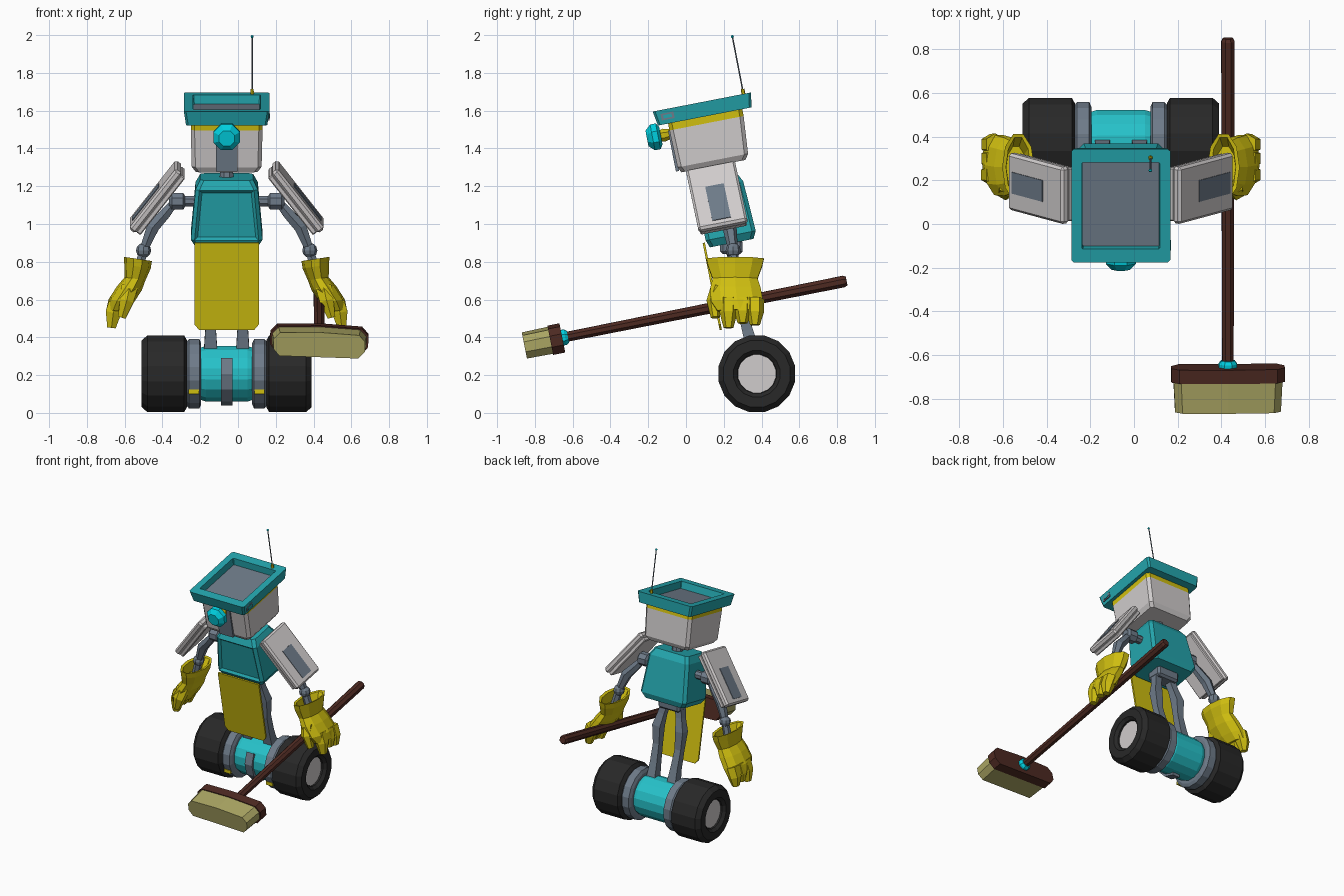
import bpy, bmesh, math
from mathutils import Vector, Matrix

if "Cube" in bpy.data.objects:
    bpy.data.objects.remove(bpy.data.objects["Cube"])

CX = -0.06                       # robot centre line
LEAN = math.radians(11)          # forward lean of torso and head


def material(name, rgb):
    m = bpy.data.materials.new(name)
    lin = [(c / 255 / 12.92 if c < 11 else ((c / 255 + 0.055) / 1.055) ** 2.4) for c in rgb]
    m.diffuse_color = (*lin, 1)
    m.use_nodes = True
    m.node_tree.nodes["Principled BSDF"].inputs["Base Color"].default_value = m.diffuse_color
    return m


TEAL = material("teal", (36, 166, 174))
AQUA = material("aqua", (38, 194, 202))
CYAN = material("bright cyan", (0, 208, 224))
YELLOW = material("yellow", (208, 191, 16))
WHITE = material("off white", (208, 204, 204))
GREY = material("slate grey", (110, 123, 137))
BLACK = material("black", (40, 40, 40))
BROWN = material("brown", (78, 42, 34))
KHAKI = material("khaki", (172, 167, 100))


def frame(x, y, z, rx=0.0, ry=0.0):
    return Matrix.Translation((x, y, z)) @ Matrix.Rotation(rx, 4, 'X') @ Matrix.Rotation(ry, 4, 'Y')


MID = frame(CX, 0, 0)
TORSO = frame(CX, 0.205, 1.075, LEAN)
HEAD = frame(CX, 0.125, 1.45, LEAN)
BROOM = frame(0.43, -0.645, 0.40, math.radians(11.3), math.radians(2))


def finish(name, bm, mats, M=MID, side=1):
    """Mirror, place and store a part."""
    S = Matrix.Diagonal((side, 1, 1, 1))
    bm.transform(M @ S)
    bmesh.ops.recalc_face_normals(bm, faces=bm.faces)
    me = bpy.data.meshes.new(name)
    bm.to_mesh(me)
    bm.free()
    for m in (mats if isinstance(mats, (list, tuple)) else [mats]):
        me.materials.append(m)
    ob = bpy.data.objects.new(name, me)
    bpy.context.collection.objects.link(ob)
    return ob


def loft_bm(rings):
    bm = bmesh.new()
    vs = [[bm.verts.new(p) for p in r] for r in rings]
    n = len(vs[0])
    for a, b in zip(vs, vs[1:]):
        for i in range(n):
            bm.faces.new((a[i], a[(i + 1) % n], b[(i + 1) % n], b[i]))
    bm.faces.new(vs[0])
    bm.faces.new(vs[-1])
    return bm


def loft(name, rings, mat, M=MID, side=1):
    return finish(name, loft_bm(rings), mat, M, side)


def box(name, c, size, mat, M=MID, side=1, bevel=0.0):
    bm = bmesh.new()
    bmesh.ops.create_cube(bm, size=1, matrix=Matrix.Translation(c) @ Matrix.Diagonal((*size, 1)))
    if bevel:
        bmesh.ops.bevel(bm, geom=bm.edges[:], offset=bevel, segments=1, affect='EDGES')
    return finish(name, bm, mat, M, side)


def tube(name, pts, radii, mat, n=8, M=MID, side=1):
    """Tube through points with one radius per point."""
    P = [Vector(p) for p in pts]
    rings = []
    for i, p in enumerate(P):
        d = (P[min(i + 1, len(P) - 1)] - P[max(i - 1, 0)]).normalized()
        u = d.cross(Vector((0, 0, 1)) if abs(d.z) < 0.7 else Vector((0, 1, 0))).normalized()
        v = d.cross(u)
        ang = [2 * math.pi * (k + 0.5) / n for k in range(n)]
        rings.append([p + radii[i] * (u * math.cos(a) + v * math.sin(a)) for a in ang])
    return loft(name, rings, mat, M, side)


def ball(name, c, r, mat, side=1, M=MID):
    bm = bmesh.new()
    bmesh.ops.create_uvsphere(bm, u_segments=8, v_segments=6, radius=r, matrix=Matrix.Translation(c))
    return finish(name, bm, mat, M, side)


def prism(name, poly, y0, y1, mat, M, scale=1.0):
    return loft(name, [[(x, y0, z) for x, z in poly], [(x * scale, y1, z * scale) for x, z in poly]], mat, M)


def rect(hx, y0, y1, z, c=0.02):
    """Rectangle ring with cut corners."""
    return [(hx - c, y0, z), (hx, y0 + c, z), (hx, y1 - c, z), (hx - c, y1, z),
            (c - hx, y1, z), (-hx, y1 - c, z), (-hx, y0 + c, z), (c - hx, y0, z)]


# Wheels, hubs and axle
def lathe(name, profile, mat, side=1, n=16, y=0.375, z=0.207):
    ang = [2 * math.pi * (k + 0.5) / n for k in range(n)]
    return loft(name, [[(x, y + r * math.cos(a), z + r * math.sin(a)) for a in ang]
                       for x, r in profile], mat, MID, side)


for s, tag in ((1, "right"), (-1, "left")):
    lathe(tag + "_tyre", [(0.21, 0.18), (0.225, 0.207), (0.42, 0.207), (0.45, 0.18),
                          (0.45, 0.125), (0.43, 0.105), (0.41, 0.105)], BLACK, s)
    lathe(tag + "_hub", [(0.40, 0.103), (0.418, 0.103)], WHITE, s)
    lathe(tag + "_collar", [(0.135, 0.165), (0.145, 0.187), (0.20, 0.187), (0.215, 0.17)], GREY, s)
    box(tag + "_collar_mark", (0.174, 0.212, 0.112), (0.055, 0.012, 0.025), YELLOW, MID, s)
lathe("axle_barrel", [(-0.14, 0.14), (-0.11, 0.15), (0.11, 0.15), (0.14, 0.14)], AQUA)

# Strap round the front of the barrel
arc = [math.radians(a) for a in (30, 0, -30, -60, -90)]
loft("axle_strap", [[(x, 0.375 - r * math.cos(a), 0.207 + r * math.sin(a))
                     for x, r in ((-0.03, 0.14), (0.03, 0.14), (0.03, 0.168), (-0.03, 0.168))]
                    for a in arc], GREY)

# Legs and hip
box("hip", (0, 0.24, 0.88), (0.18, 0.12, 0.08), GREY, bevel=0.015)
for s, tag in ((1, "right"), (-1, "left")):
    tube(tag + "_leg", [(0.05, 0.23, 0.90), (0.075, 0.255, 0.79), (0.095, 0.275, 0.70), (0.09, 0.29, 0.57),
                        (0.085, 0.325, 0.44), (0.085, 0.355, 0.33)],
         [0.04, 0.035, 0.045, 0.035, 0.04, 0.05], GREY, 4, MID, s)

# Torso with recessed chest panel
bm = loft_bm([rect(0.165, -0.115, 0.12, -0.18), rect(0.19, -0.13, 0.14, -0.14),
              rect(0.165, -0.13, 0.125, 0.13), rect(0.14, -0.10, 0.10, 0.178)])
bm.normal_update()
panel = max((f for f in bm.faces if f.calc_center_median().y < -0.12), key=lambda f: f.calc_area())
bmesh.ops.inset_individual(bm, faces=[panel], thickness=0.022, depth=0)
bmesh.ops.translate(bm, verts=panel.verts, vec=(0, 0.015, 0))
finish("torso", bm, TEAL, TORSO)

# Apron
prism("apron", [(-0.17, 0.24), (0.17, 0.24), (0.17, -0.20), (0.145, -0.23), (-0.145, -0.23), (-0.17, -0.20)],
      -0.006, 0.006, YELLOW, frame(CX, 0.14, 0.665, LEAN))

# Neck
tube("neck", [(0, 0.19, 1.22), (0, 0.185, 1.29), (0, 0.18, 1.37)], [0.045, 0.034, 0.034], GREY)

# Head with painted band
bm = loft_bm([rect(0.165, -0.18, 0.165, -0.145), rect(0.185, -0.195, 0.185, -0.115),
              rect(0.19, -0.20, 0.20, 0.085), rect(0.19, -0.20, 0.20, 0.145)])
for f in bm.faces:
    f.material_index = int(f.calc_center_median().z > 0.1)
finish("head", bm, [WHITE, YELLOW], HEAD)
box("face_strip", (0, -0.199, -0.025), (0.115, 0.018, 0.22), GREY, HEAD)

# Tray-shaped hat with grey floor
bm = loft_bm([rect(0.215, -0.255, 0.25, 0.122, 0.012), rect(0.227, -0.268, 0.262, 0.20, 0.012),
              rect(0.178, -0.205, 0.198, 0.20, 0.004), rect(0.175, -0.20, 0.193, 0.15, 0.004)])
bm.faces.ensure_lookup_table()
bm.faces[-1].material_index = 1
finish("hat", bm, [TEAL, GREY], HEAD)
box("hat_vent", (0.208, -0.195, 0.162), (0.035, 0.07, 0.035), GREY, HEAD)
box("hat_vent_cover", (0.226, -0.195, 0.162), (0.006, 0.045, 0.018), TEAL, HEAD)

# Eye
tube("eye_stem", [(0, -0.19, 0.066), (0, -0.235, 0.066), (0, -0.26, 0.066)], [0.025, 0.038, 0.03], YELLOW, 8, HEAD)
tube("eye", [(0, -0.25, 0.066), (0, -0.265, 0.066), (0, -0.295, 0.066), (0, -0.325, 0.066)],
     [0.05, 0.075, 0.075, 0.045], CYAN, 8, HEAD)

# Antenna
tube("antenna_base", [(0.135, 0.305, 1.68), (0.135, 0.30, 1.715)], [0.011, 0.009], YELLOW, 6)
tube("antenna", [(0.135, 0.302, 1.70), (0.135, 0.246, 1.99)], [0.004, 0.004], GREY, 5)
ball("antenna_tip", (0.135, 0.245, 1.992), 0.008, CYAN)

# Shoulder plate frame: across, down, outward
down = Vector((0.26, 0.07, -0.33)).normalized()
across = Vector((0, math.cos(LEAN), math.sin(LEAN)))
out = across.cross(down) * -1
out = out if out.x > 0 else -out
PLATE = Matrix((across, down, out)).transposed().to_4x4()
PLATE.translation = (0.367, 0.165, 1.137)

for s, tag in ((1, "right"), (-1, "left")):
    MIR = MID @ Matrix.Diagonal((s, 1, 1, 1)) @ PLATE
    box(tag + "_shoulder_plate", (0, 0, 0.012), (0.265, 0.41, 0.045), WHITE, MIR, bevel=0.012)
    box(tag + "_shoulder_lining", (0, 0, -0.022), (0.25, 0.39, 0.03), WHITE, MIR, bevel=0.006)
    box(tag + "_plate_strip", (0, 0.055, 0.0355), (0.10, 0.23, 0.006), GREY, MIR)

    # Arm joints and links
    tube(tag + "_shoulder", [(0.15, 0.20, 1.12), (0.22, 0.20, 1.12), (0.23, 0.20, 1.12), (0.29, 0.20, 1.12),
                             (0.305, 0.20, 1.12)], [0.03, 0.03, 0.048, 0.048, 0.03], GREY, 8, MID, s)
    tube(tag + "_upper_arm", [(0.28, 0.20, 1.11), (0.33, 0.215, 1.05), (0.39, 0.23, 0.985), (0.44, 0.25, 0.86)],
         [0.025, 0.033, 0.038, 0.025], GREY, 6, MID, s)
    ball(tag + "_elbow", (0.44, 0.25, 0.86), 0.04, GREY, s)
    tube(tag + "_forearm", [(0.44, 0.25, 0.86), (0.475, 0.26, 0.73)], [0.025, 0.03], GREY, 6, MID, s)

    # Glove: hollow flared cuff, palm, fingers and thumb (z, x, y, half x, half y)
    hand = [(0.735, 0.48, 0.26, 0.045, 0.10), (0.81, 0.47, 0.26, 0.056, 0.142), (0.815, 0.47, 0.26, 0.074, 0.16),
            (0.775, 0.472, 0.26, 0.07, 0.15), (0.71, 0.485, 0.26, 0.055, 0.125), (0.66, 0.515, 0.262, 0.066, 0.14),
            (0.59, 0.56, 0.27, 0.066, 0.145), (0.54, 0.585, 0.285, 0.052, 0.125)]
    rings = [[(x + hx * math.cos(a), y + hy * math.sin(a), z + 0.15 * hx * math.cos(a))
              for a in [math.tau * k / 10 for k in range(10)]] for z, x, y, hx, hy in hand]
    loft(tag + "_glove", rings, YELLOW, MID, s)
    for i, (y, z) in enumerate(((0.225, 0.45), (0.30, 0.475), (0.365, 0.465))):
        tube(f"{tag}_finger_{i + 1}", [(0.575, y, 0.60), (0.60, y, 0.53), (0.61, y, z)],
             [0.05, 0.047, 0.026], YELLOW, 6, MID, s)
    tube(tag + "_thumb", [(0.515, 0.18, 0.66), (0.53, 0.15, 0.59), (0.555, 0.155, 0.505)],
         [0.05, 0.042, 0.024], YELLOW, 6, MID, s)

# Broom
tube("broom_handle", [(0, 0, 0), (0, 1.51, 0), (0, 1.525, 0)], [0.028, 0.033, 0.025], BROWN, 8, BROOM)
tube("broom_collar", [(0, -0.015, 0), (0, 0.005, 0), (0, 0.02, 0)], [0.045, 0.045, 0.034], CYAN, 8, BROOM)
outline = [(-0.26, -0.03), (-0.225, -0.072), (0.225, -0.072), (0.26, -0.03),
           (0.26, 0.03), (0.225, 0.068), (0, 0.078), (-0.225, 0.068), (-0.26, 0.03)]
prism("broom_head", outline, -0.01, -0.075, BROWN, BROOM)
prism("broom_bristles", [(x * 0.96, z * 0.92) for x, z in outline], -0.07, -0.215, KHAKI, BROOM, 0.97)
